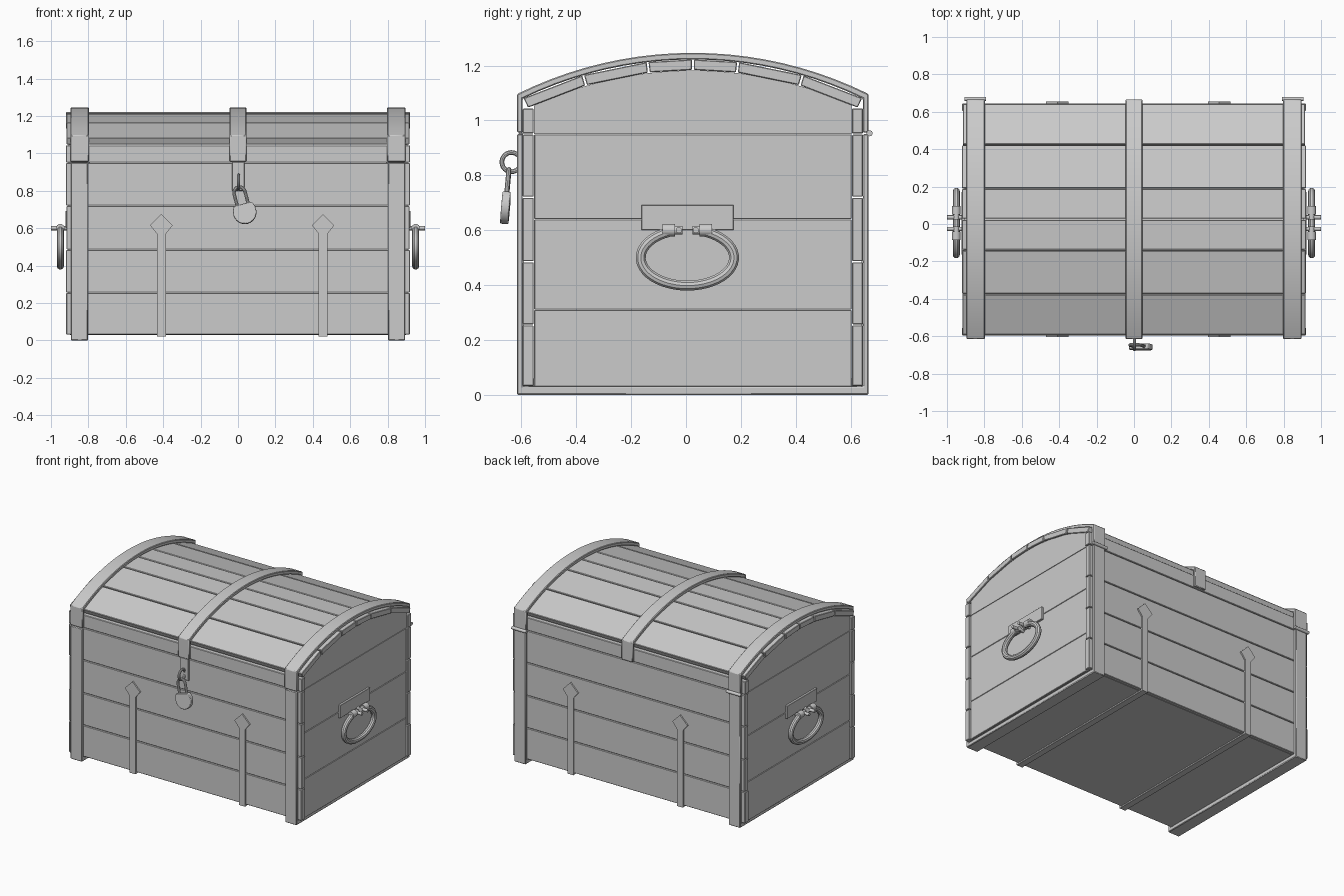
import bpy, bmesh, random
from math import sin, cos, pi, asin, sqrt, radians
from mathutils import Vector, Matrix

if "Cube" in bpy.data.objects:
    bpy.data.objects.remove(bpy.data.objects["Cube"])

random.seed(4)
CY = 0.025            # middle of the chest in y
HW = 0.62             # half depth of the wood
R, CZ = 1.42, -0.198  # lid arc radius and centre height


def finish(name, bm, smooth=False):
    bmesh.ops.recalc_face_normals(bm, faces=bm.faces)
    me = bpy.data.meshes.new(name)
    bm.to_mesh(me)
    bm.free()
    ob = bpy.data.objects.new(name, me)
    bpy.context.collection.objects.link(ob)
    if smooth:
        bpy.context.view_layer.objects.active = ob
        bpy.ops.object.select_all(action='DESELECT')
        ob.select_set(True)
        bpy.ops.object.shade_smooth_by_angle(angle=radians(35))
    return ob


def bevel(ob, w, seg=1):
    m = ob.modifiers.new("edge", 'BEVEL')
    m.width, m.segments = w, seg
    return ob


def box(name, x0, x1, y0, y1, z0, z1, bev=0.003):
    bm = bmesh.new()
    bmesh.ops.create_cube(bm, size=1)
    for v in bm.verts:
        v.co = ((x0 + x1) / 2 + v.co.x * (x1 - x0),
                (y0 + y1) / 2 + v.co.y * (y1 - y0),
                (z0 + z1) / 2 + v.co.z * (z1 - z0))
    return bevel(finish(name, bm), bev)


def prism(name, pts, a, b, axis='x', smooth=False):
    """Outline in the plane across the axis, pulled from a to b."""
    bm = bmesh.new()
    put = (lambda p, t: (t, p[0], p[1])) if axis == 'x' else (lambda p, t: (p[0], t, p[1]))
    lo = [bm.verts.new(put(p, a)) for p in pts]
    hi = [bm.verts.new(put(p, b)) for p in pts]
    bm.faces.new(lo)
    bm.faces.new(hi)
    n = len(pts)
    for i in range(n):
        bm.faces.new((lo[i], lo[(i + 1) % n], hi[(i + 1) % n], hi[i]))
    return finish(name, bm, smooth)


def strip(name, outer, inner, x0, x1):
    """Bent sheet of iron in the yz plane."""
    bm = bmesh.new()
    rows = [[bm.verts.new((x, *p)) for x, p in ((x0, o), (x1, o), (x1, i), (x0, i))]
            for o, i in zip(outer, inner)]
    for r, s in zip(rows, rows[1:]):
        for k in range(4):
            bm.faces.new((r[k], r[(k + 1) % 4], s[(k + 1) % 4], s[k]))
    bm.faces.new(rows[0])
    bm.faces.new(rows[-1])
    ob = finish(name, bm, True)
    return bevel(ob, 0.004)


def rod(name, p, q, r):
    p, q = Vector(p), Vector(q)
    bm = bmesh.new()
    m = Matrix.Translation((p + q) / 2) @ (q - p).to_track_quat('Z', 'Y').to_matrix().to_4x4()
    bmesh.ops.create_cone(bm, cap_ends=True, segments=16, radius1=r, radius2=r,
                          depth=(q - p).length, matrix=m)
    return finish(name, bm, True)


def tube(name, pts, r, cyclic=False):
    cu = bpy.data.curves.new(name, 'CURVE')
    cu.dimensions = '3D'
    cu.bevel_depth, cu.bevel_resolution, cu.use_fill_caps = r, 3, True
    sp = cu.splines.new('POLY')
    sp.points.add(len(pts) - 1)
    for s, p in zip(sp.points, pts):
        s.co = (*p, 1)
    sp.use_cyclic_u = cyclic
    tmp = bpy.data.objects.new(name + "_path", cu)
    bpy.context.collection.objects.link(tmp)
    bm = bmesh.new()
    bm.from_mesh(tmp.to_mesh())
    tmp.to_mesh_clear()
    bpy.data.objects.remove(tmp)
    return finish(name, bm, True)


def arc(radius, half, n=20):
    a = asin(half / radius)
    return [(CY + radius * sin(a * (2 * i / n - 1)), CZ + radius * cos(a * (2 * i / n - 1)))
            for i in range(n + 1)]


# front and back boards, the top row belongs to the lid
seams = [0.03, 0.255, 0.485, 0.72, 0.95, 1.045]
for s, label in ((-1, "front"), (1, "back")):
    for z0, z1 in zip(seams, seams[1:]):
        w = 0.92 - random.random() * 0.006
        ys = sorted((CY + s * HW, CY + s * (HW - 0.04)))
        box(label + "_board", -w, w, *ys, z0 + 0.002, z1 - 0.002)

# lid boards along the arc
joints = [-0.62, -0.4, -0.165, 0, 0.165, 0.4, 0.62]
for j0, j1 in zip(joints, joints[1:]):
    a, b = asin(j0 / R) + 0.0025, asin(j1 / R) - 0.0025
    w = 0.92 - random.random() * 0.006
    pts = [(CY + r * sin(t), CZ + r * cos(t))
           for r, t in ((R, a), (R, b), (R - 0.038, b), (R - 0.038, a))]
    bevel(prism("lid_board", pts, -w, w), 0.003)

# floor and end panels
box("floor", -0.9, 0.9, CY - 0.6, CY + 0.6, 0.03, 0.06)
for s in (-1, 1):
    x0, x1 = sorted((s * 0.875, s * 0.907))
    for z0, z1 in ((0.03, 0.31), (0.31, 0.64), (0.64, 0.95)):
        box("end_board", x0, x1, CY - 0.578, CY + 0.578, z0 + 0.001, z1 - 0.001, 0.002)
    prism("lid_end", [(CY - 0.578, 0.951)] + arc(R - 0.04, 0.578) + [(CY + 0.578, 0.951)], x0, x1)

# iron bands: arch over the lid, U under the chest
oh, ih = HW + 0.02, HW
arch_out = [(CY - oh, 0.955)] + arc(R + 0.024, oh) + [(CY + oh, 0.955)]
arch_in = [(CY - ih, 0.955)] + arc(R, ih) + [(CY + ih, 0.955)]
u_out = [(CY - oh, 0.95), (CY - oh, 0.0), (CY + oh, 0.0), (CY + oh, 0.95)]
u_in = [(CY - ih, 0.95), (CY - ih, 0.03), (CY + ih, 0.03), (CY + ih, 0.95)]
for s in (-1, 1):
    strip("lid_band", arch_out, arch_in, *sorted((s * 0.797, s * 0.896)))
    strip("base_band", u_out, u_in, *sorted((s * 0.802, s * 0.893)))
    rod("hinge_pin", (s * 0.79, 0.669, 0.953), (s * 0.905, 0.669, 0.953), 0.011)
strip("middle_band", arch_out, arch_in, -0.045, 0.045)

# thin straps with diamond tips
for x in (-0.41, 0.455):
    box("bottom_strap", x - 0.024, x + 0.024, CY - 0.63, CY + 0.63, 0.02, 0.032, 0.002)
    tip = [(-0.024, 0.02), (0.024, 0.02), (0.024, 0.57), (0.06, 0.615), (0, 0.675),
           (-0.06, 0.615), (-0.024, 0.57)]
    for s in (-1, 1):
        prism("side_strap", [(x + p, z) for p, z in tip], CY + s * 0.615, CY + s * 0.63, 'y')

# ring handles
for s in (-1, 1):
    xr, yc, zt = s * 0.95, 0.005, 0.6
    box("handle_plate", *sorted((s * 0.9, s * 0.922)), yc - 0.168, yc + 0.168, 0.6, 0.692, 0.002)
    n = 40
    path = [(xr, yc + 0.17 * cos(t), 0.5 + 0.102 * sin(t))
            for t in (pi / 2 + 0.4 + (2 * pi - 0.8) * i / n for i in range(n + 1))]
    tube("handle_ring", path, 0.019)
    for k in (-1, 1):
        rod("handle_collar", (xr, yc + k * 0.045, zt), (xr, yc + k * 0.09, zt), 0.023)
        rod("handle_tip", (xr, yc + k * 0.018, zt), (xr, yc + k * 0.046, zt), 0.016)
        rod("handle_peg", (s * 0.9, yc + k * 0.031, zt), (s * 1.0, yc + k * 0.031, zt), 0.011)

# hasp, staple and padlock
box("hasp", -0.032, 0.036, -0.61, -0.594, 0.80, 0.955)
tube("staple", [(0.003, -0.636 + 0.035 * cos(2 * pi * i / 24), 0.848 + 0.035 * sin(2 * pi * i / 24))
                for i in range(24)], 0.009, True)
tilt = Matrix.Translation((0.0, -0.645, 0.82)) @ Matrix.Rotation(radians(-15), 4, 'Y') \
    @ Matrix.Rotation(radians(-5), 4, 'X')
legs = [(-0.03, 0, -0.1)] + [(-0.03 * cos(pi * i / 12), 0, -0.035 + 0.035 * sin(pi * i / 12))
                             for i in range(13)] + [(0.03, 0, -0.1)]
shackle = tube("padlock_shackle", legs, 0.009)
outline = [(0.063 * cos(t), -0.137 + 0.066 * sin(t))
           for t in (radians(140 + 260 * i / 24) for i in range(25))]
body = prism("padlock_body", outline, -0.015, 0.015, 'y', True)
bevel(body, 0.004, 2)
for ob in (shackle, body):
    ob.data.transform(tilt)
